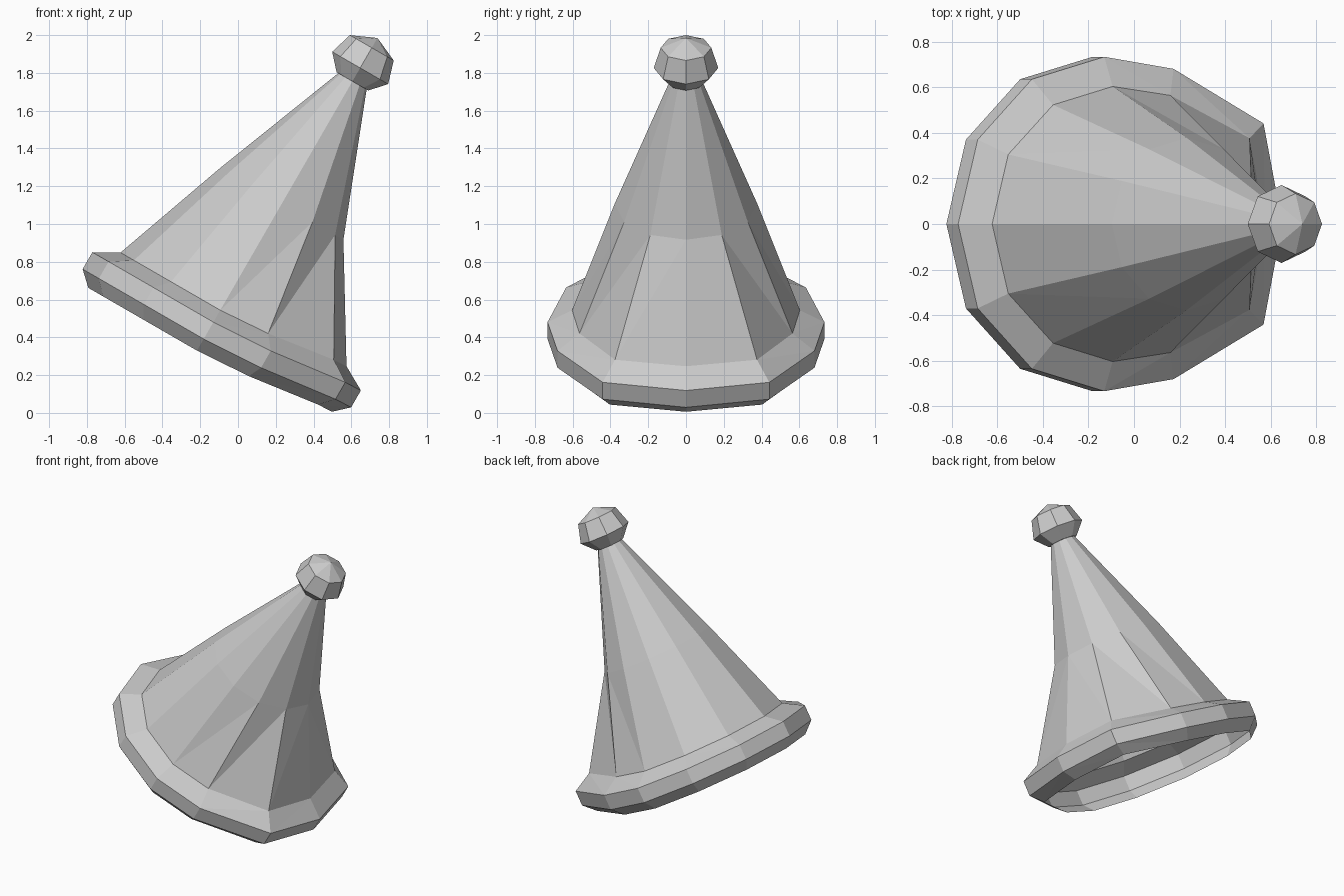
import bpy, bmesh
from math import sin, cos, radians
from mathutils import Matrix

if "Cube" in bpy.data.objects:
    bpy.data.objects.remove(bpy.data.objects["Cube"])

# Hat axis leans 30 degrees towards +x and is offset along the tilted plane
TILT = Matrix.Rotation(radians(30), 4, 'Y') @ Matrix.Translation((-0.353, 0, 0))

# Flare of the front of the brim: angle -> (extra radius, lift, angle shift)
FLARE = {0: (0.117, 0.077, 0), 30: (0.142, 0.073, 0), 60: (0.02, 0.02, 3.5),
         90: (-0.007, 0, 0), 120: (-0.007, 0, 0)}


def lathe(name, profile, sides, cap_top=False):
    """Revolve (radius, height, flared) rows about the leaning axis."""
    bm = bmesh.new()
    rings = []
    for r, h, flared in profile:
        ring = []
        for i in range(sides):
            a = 360 * i / sides
            a = a - 360 if a > 180 else a
            dr, dh, da = FLARE.get(round(abs(a)), (0, 0, 0)) if flared else (0, 0, 0)
            t = radians(a + (da if a > 0 else -da))
            ring.append(bm.verts.new(((r + dr) * cos(t), (r + dr) * sin(t), h + dh)))
        rings.append(ring)
    for lo, hi in zip(rings, rings[1:]):
        for i in range(sides):
            j = (i + 1) % sides
            # Split each panel mirror-symmetrically, so warped panels fold inwards
            if i < sides / 2:
                bm.faces.new((lo[i], lo[j], hi[i]))
                bm.faces.new((lo[j], hi[j], hi[i]))
            else:
                bm.faces.new((lo[i], lo[j], hi[j]))
                bm.faces.new((lo[i], hi[j], hi[i]))
    if cap_top:
        tip = bm.verts.new((0, 0, cap_top))
        for i in range(sides):
            bm.faces.new((rings[-1][i], rings[-1][(i + 1) % sides], tip))
    bm.transform(TILT)
    me = bpy.data.meshes.new(name)
    bm.to_mesh(me)
    bm.free()
    ob = bpy.data.objects.new(name, me)
    bpy.context.collection.objects.link(ob)
    return ob


# Rolled brim, open underneath
lathe("brim", [(0.664, 0.177, True), (0.74, 0.248, True),
               (0.74, 0.351, True), (0.61, 0.424, True)], 12)

# Cone body, rising from the flared brim to a round neck
lathe("cone", [(0.61, 0.424, True), (0.378, 1.073, False), (0.08, 1.84, False)], 12)

# Ball on the tip
lathe("ball", [(0.01, 1.823, False), (0.097, 1.823, False), (0.171, 1.905, False),
               (0.134, 2.028, False)], 8, cap_top=2.088)
